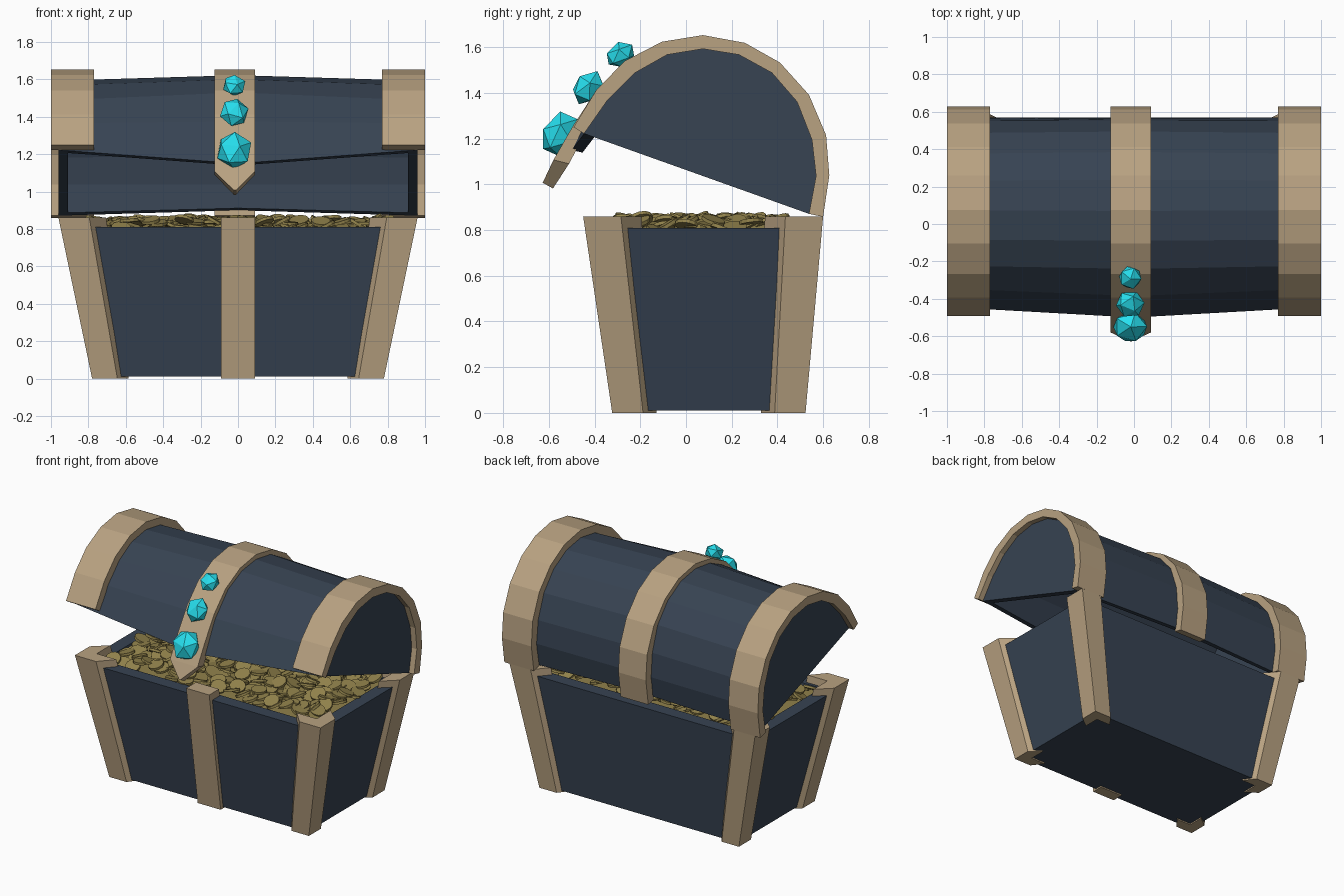
import bpy, bmesh, math, random
from mathutils import Vector, Matrix, Euler

if "Cube" in bpy.data.objects:
    bpy.data.objects.remove(bpy.data.objects["Cube"])

random.seed(4)


def material(name, r, g, b):
    m = bpy.data.materials.new(name)
    m.diffuse_color = (r, g, b, 1)
    m.use_nodes = True
    m.node_tree.nodes["Principled BSDF"].inputs["Base Color"].default_value = m.diffuse_color
    return m


NAVY = material("navy_wood", .038, .056, .085)
TAN = material("tan_trim", .48, .36, .22)
CYAN = material("cyan_gem", .02, .74, .86)
GOLD = material("old_gold", .28, .22, .07)


def finish(name, bm, mat):
    bmesh.ops.recalc_face_normals(bm, faces=bm.faces)
    me = bpy.data.meshes.new(name)
    bm.to_mesh(me)
    bm.free()
    ob = bpy.data.objects.new(name, me)
    me.materials.append(mat)
    bpy.context.collection.objects.link(ob)
    return ob


def bridge(bm, a, b):
    n = len(a)
    for i in range(n):
        j = (i + 1) % n
        bm.faces.new((a[i], a[j], b[j], b[i]))


def loft(name, rings, mat):
    """Closed solid through matching rings of points."""
    bm = bmesh.new()
    vs = [[bm.verts.new(p) for p in r] for r in rings]
    for a, b in zip(vs, vs[1:]):
        bridge(bm, a, b)
    bm.faces.new(vs[0])
    bm.faces.new(vs[-1])
    return finish(name, bm, mat)


def rect(hx, cy, hy, z):
    return [(-hx, cy - hy, z), (hx, cy - hy, z), (hx, cy + hy, z), (-hx, cy + hy, z)]


# tapered hollow box: outside up, over the rim, down inside
loft("chest_body", [rect(.75, .10, .395, .01), rect(.922, .077, .492, .81),
                    rect(.83, .077, .40, .81), rect(.80, .08, .385, .68)], NAVY)


# L-shaped corner posts with slanted ends
def post_ring(sx, sy, hx, cy, hy, z, a, t, s):
    uv = [(0, 0), (a, 0), (a + s, t), (t, t), (t, a + s), (0, a)]
    return [(sx * (hx - u), cy + sy * (hy - v), z) for u, v in uv]


for sy, row in ((-1, "front"), (1, "back")):
    for sx, side in ((-1, "left"), (1, "right")):
        loft(f"{row}_{side}_post",
             [post_ring(sx, sy, .78, .10, .423, 0, .135, .08, .06),
              post_ring(sx, sy, .96, .075, .525, .86, .165, .10, .09)], TAN)

# centre bar on the front
loft("front_bar", [[(-.09, -.322, 0), (.09, -.322, 0), (.09, -.24, 0), (-.09, -.24, 0)],
                   [(-.09, -.45, .86), (.09, -.45, .86), (.09, -.34, .86), (-.09, -.34, .86)]], TAN)

# lid profiles (y, z) from hinge to front: strap outside, lid end, bulged lid middle
OUTER = [(.60, .858), (.627, 1.04), (.613, 1.215), (.538, 1.392), (.411, 1.533), (.258, 1.619),
         (.074, 1.653), (-.105, 1.624), (-.268, 1.54), (-.392, 1.413), (-.492, 1.25)]
END = [(.538, .871), (.569, 1.037), (.551, 1.195), (.486, 1.361), (.376, 1.488), (.232, 1.567),
       (.074, 1.593), (-.083, 1.567), (-.223, 1.488), (-.346, 1.365), (-.446, 1.222)]
MIDDLE = [(.55, .90), (.567, 1.04), (.555, 1.21), (.495, 1.385), (.385, 1.512), (.237, 1.595),
          (.07, 1.622), (-.09, 1.60), (-.24, 1.53), (-.385, 1.375), (-.50, 1.15)]


def shrink(prof, k=.91):
    c = (Vector(prof[0]) + Vector(prof[-1])) / 2
    return [c + (Vector(p) - c) * k for p in prof]


# hollow lid shell
bm = bmesh.new()
edges = []
for half, profs in ((.96, (END, MIDDLE, END)),
                    (.91, (shrink(END), shrink(MIDDLE), shrink(END)))):
    vs = [[bm.verts.new((x, y, z)) for y, z in p] for x, p in zip((-half, 0, half), profs)]
    for a, b in zip(vs, vs[1:]):
        for i in range(len(a) - 1):
            bm.faces.new((a[i], a[i + 1], b[i + 1], b[i]))
    bm.faces.new(vs[0])
    bm.faces.new(vs[2])
    edges.append([vs[0][0], vs[1][0], vs[2][0], vs[2][-1], vs[1][-1], vs[0][-1]])
bridge(bm, *edges)
finish("lid_shell", bm, NAVY)


# arched straps over the lid
def strap(name, x0, x1, outer, inner):
    rings = [[(x0, *o), (x1, *o), (x1, *i), (x0, *i)] for o, i in zip(outer, inner)]
    return rings


for sx, side in ((-1, "left"), (1, "right")):
    loft(f"lid_{side}_strap", strap(side, sx * .77, sx * 1.0, OUTER, END), TAN)

# centre strap continues past the lid into a pointed clasp
rings = strap("centre", -.125, .09, OUTER[:-1] + [(-.495, 1.255), (-.58, 1.107)],
              END[:-1] + [(-.44, 1.225), (-.512, 1.09)])
rings.append([(-.022, -.627, 1.007), (-.012, -.627, 1.007),
              (-.012, -.582, .982), (-.022, -.582, .982)])
loft("lid_centre_strap", rings, TAN)

# faceted gems, slightly flattened against the strap
for i, (y, z, r, tilt) in enumerate(((-.55, 1.22, .108, 60), (-.428, 1.423, .086, 50),
                                     (-.287, 1.568, .071, 35))):
    bm = bmesh.new()
    bmesh.ops.create_icosphere(bm, subdivisions=1, radius=r)
    m = (Matrix.Translation((-.02, y, z)) @ Matrix.Rotation(math.radians(tilt), 4, 'X')
         @ Matrix.Diagonal((.92, 1, .75, 1)) @ Euler((.3, .2, .5 + i)).to_matrix().to_4x4())
    bmesh.ops.transform(bm, matrix=m, verts=bm.verts)
    finish(f"gem_{i + 1}", bm, CYAN)

# bed of loose coins
bm = bmesh.new()
bm.faces.new([bm.verts.new(p) for p in rect(.828, .077, .398, .785)])
finish("coin_bed", bm, GOLD)
bm = bmesh.new()
NX, NY = 23, 12
for i in range(NX):
    for j in range(NY):
        x = -.765 + 1.53 * i / (NX - 1) + random.uniform(-.03, .03)
        y = -.26 + .67 * j / (NY - 1) + random.uniform(-.025, .025)
        z = random.uniform(.795, .85)
        rot = Euler((random.uniform(-.5, .5), random.uniform(-.5, .5), random.uniform(0, 6)))
        bmesh.ops.create_cone(bm, cap_ends=True, segments=12, radius1=.052, radius2=.052,
                              depth=.016, matrix=Matrix.Translation((x, y, z))
                              @ rot.to_matrix().to_4x4())
finish("coins", bm, GOLD)
